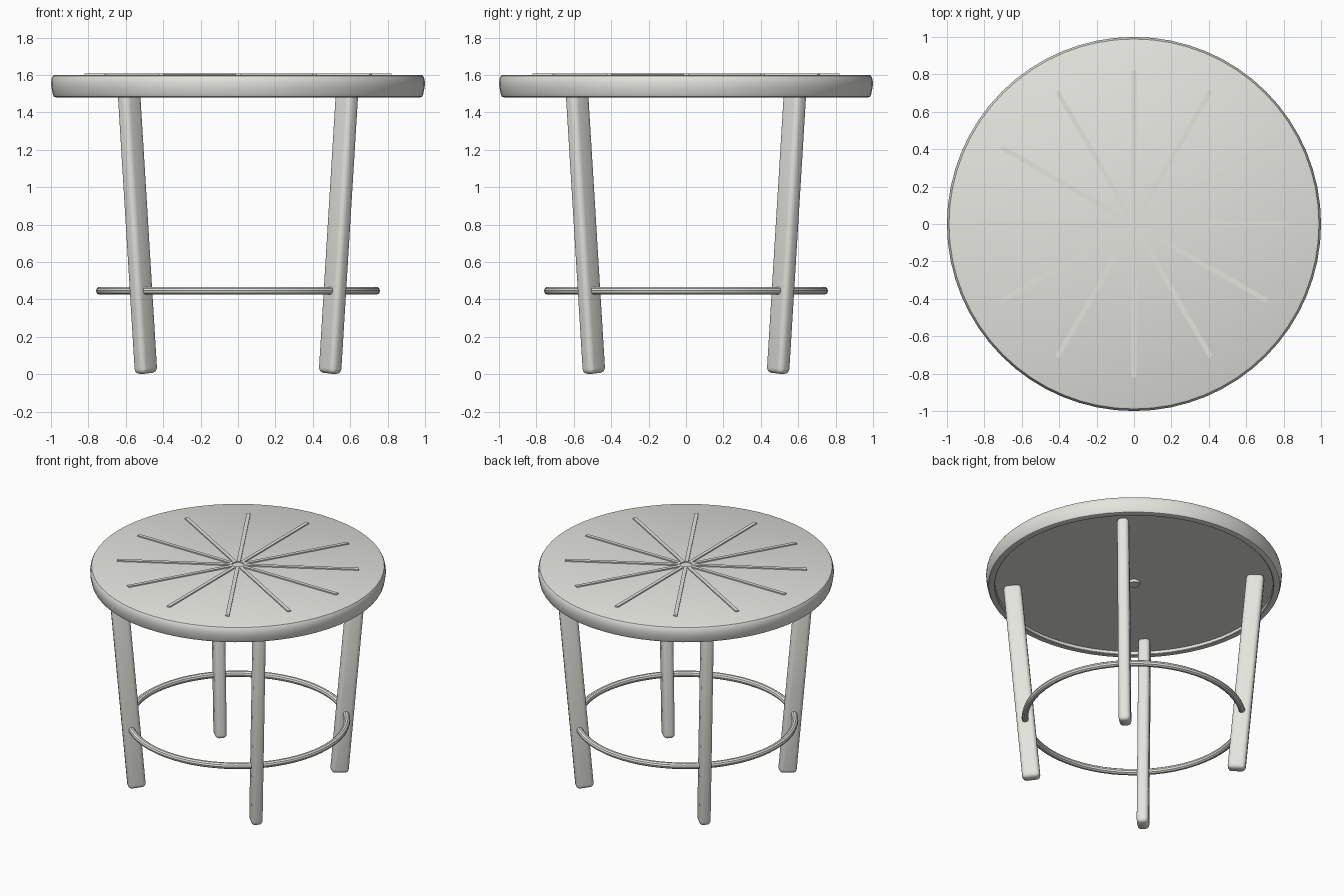
import bpy, bmesh, math
from mathutils import Matrix, Vector

if "Cube" in bpy.data.objects:
    bpy.data.objects.remove(bpy.data.objects["Cube"])

mat = bpy.data.materials.new("warm off white")
mat.diffuse_color = (0.78, 0.78, 0.74, 1)
mat.use_nodes = True
mat.node_tree.nodes["Principled BSDF"].inputs["Base Color"].default_value = mat.diffuse_color


def finish(name, bm, smooth=True):
    bmesh.ops.recalc_face_normals(bm, faces=bm.faces)
    me = bpy.data.meshes.new(name)
    bm.to_mesh(me)
    bm.free()
    me.materials.append(mat)
    ob = bpy.data.objects.new(name, me)
    bpy.context.collection.objects.link(ob)
    if smooth:
        bpy.ops.object.select_all(action='DESELECT')
        ob.select_set(True)
        bpy.context.view_layer.objects.active = ob
        bpy.ops.object.shade_smooth_by_angle(angle=math.radians(35))
    return ob


def lathe(name, profile, steps=64):
    bm = bmesh.new()
    vs = [bm.verts.new((r, 0, z)) for r, z in profile]
    es = [bm.edges.new(p) for p in zip(vs, vs[1:])]
    bmesh.ops.spin(bm, geom=vs + es, cent=(0, 0, 0), axis=(0, 0, 1),
                   angle=2 * math.pi, steps=steps)
    bmesh.ops.remove_doubles(bm, verts=bm.verts, dist=1e-5)
    return finish(name, bm)


def box(size, matrix, bevel=0.0):
    bm = bmesh.new()
    bmesh.ops.create_cube(bm, size=1)
    bmesh.ops.scale(bm, vec=size, verts=bm.verts)
    if bevel:
        bmesh.ops.bevel(bm, geom=bm.edges[:], offset=bevel, segments=4,
                        profile=0.5, affect='EDGES')
    bmesh.ops.transform(bm, matrix=matrix, verts=bm.verts)
    return bm


# round top with softened edge and a shallow recess underneath
lathe("table_top", [(0, 1.6), (0.98, 1.6), (0.989, 1.596), (0.995, 1.585),
                    (1.0, 1.56), (0.998, 1.535), (0.99, 1.495), (0.984, 1.484),
                    (0.972, 1.48), (0.945, 1.48), (0.94, 1.484), (0.94, 1.505),
                    (0, 1.505)])

# small plug under the middle
lathe("centre_plug", [(0, 1.51), (0.04, 1.51), (0.04, 1.485), (0, 1.485)], 24)

# twelve raised strips radiating from the middle
for i in range(12):
    m = Matrix.Rotation(i * math.pi / 6, 4, 'Z') @ Matrix.Translation((0.43, 0, 1.602))
    finish(f"top_strip_{i + 1}", box((0.78, 0.026, 0.012), m), False)

# four legs on the diagonals, leaning outwards towards the top
low, high = Vector((0.695, 0, 0.005)), Vector((0.825, 0, 1.512))
lean = math.atan2(high.x - low.x, high.z - low.z)
for i, side in enumerate(("back_right", "back_left", "front_left", "front_right")):
    m = (Matrix.Rotation(math.pi / 4 + i * math.pi / 2, 4, 'Z')
         @ Matrix.Translation((low + high) / 2) @ Matrix.Rotation(lean, 4, 'Y'))
    finish(f"{side}_leg", box((0.122, 0.08, (high - low).length), m, 0.028))

# ring joining the legs
R, r = 0.737, 0.022
lathe("foot_ring", [(R + r * math.cos(a * math.pi / 5), 0.447 + r * math.sin(a * math.pi / 5))
                    for a in range(11)])
